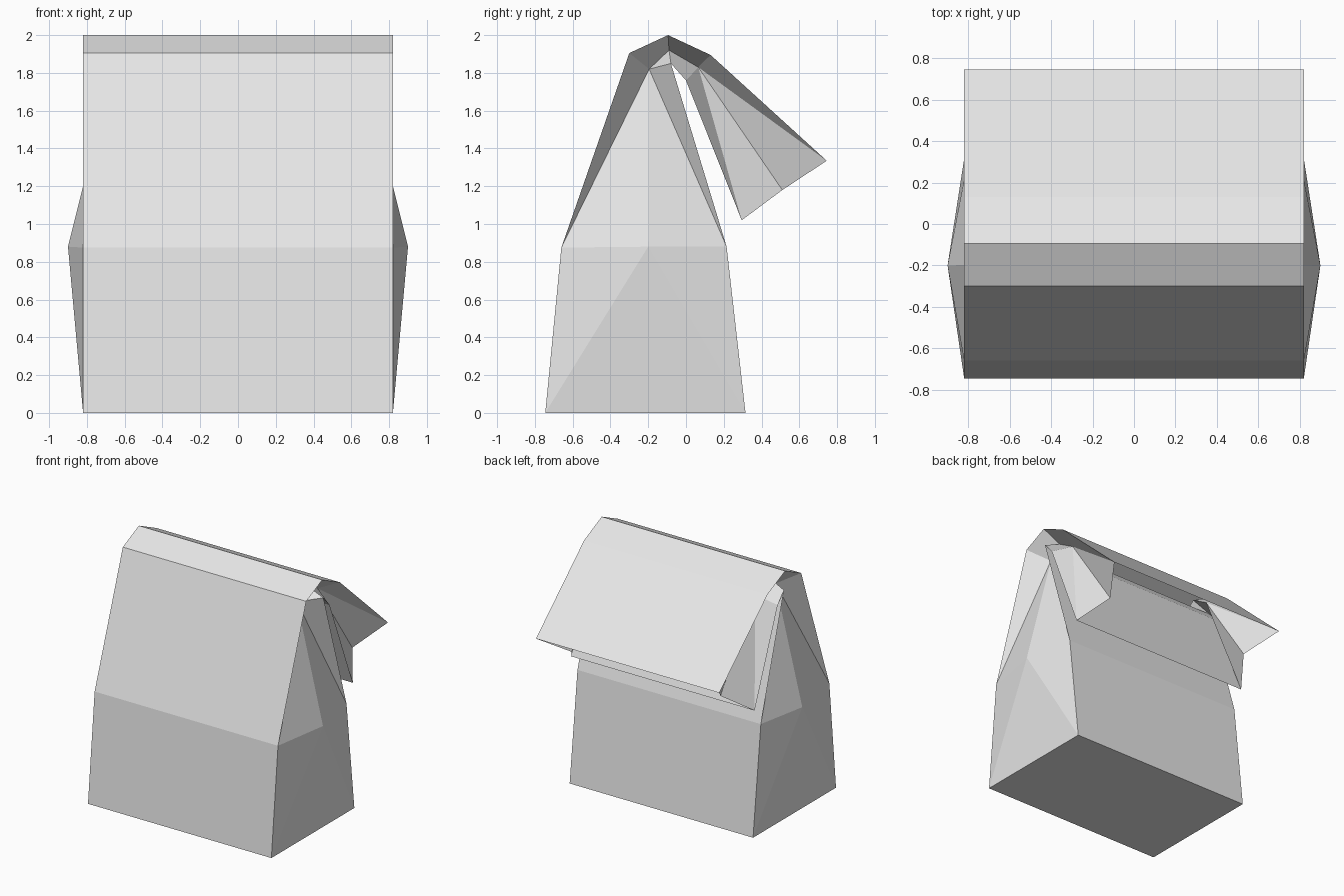
import bpy
import bmesh

cube = bpy.data.objects.get("Cube")
if cube:
    bpy.data.objects.remove(cube, do_unlink=True)

# Paper colour
paper = bpy.data.materials.new("plain_paper")
paper.use_nodes = True
colour = (0.8, 0.8, 0.8, 1)
paper.diffuse_color = colour
paper.node_tree.nodes["Principled BSDF"].inputs["Base Color"].default_value = colour

# Side profiles (y, z): front sheet and back sheet run from the base to the folded mouth
HALF = 0.82
FRONT = [(-0.745, 0), (-0.66, 0.875), (-0.30, 1.905), (-0.095, 2.0), (0.13, 1.895), (0.745, 1.335)]
BACK = [(0.315, 0), (0.215, 0.88), (-0.08, 1.85), (0.0, 1.76), (0.295, 1.02)]
# Gusset crease (x, y, z): bulges out low down, tucks in towards the mouth
CREASE = [(0.90, -0.20, 0.88), (0.665, -0.195, 1.82), (0.665, -0.09, 1.92),
          (0.665, 0.065, 1.83), (0.665, 0.51, 1.18)]

# Creased side faces, by point name
GUSSET = ["f0 b0 c0", "f0 c0 f1", "b0 b1 c0",        # lower side
          "f1 c0 c1", "f1 c1 f2", "b1 c1 c0", "b1 b2 c1",  # upper side
          "f2 c1 c2 f3", "f3 c2 c3 f4", "c1 b2 c2", "c2 b2 b3 c3",  # folded top
          "f4 c3 f5", "f5 c3 c4", "c3 b4 c4", "c3 b3 b4"]  # hanging flap

bm = bmesh.new()


def side_points(sign):
    pts = {}
    for key, profile in (("f", FRONT), ("b", BACK)):
        for i, (y, z) in enumerate(profile):
            pts[f"{key}{i}"] = bm.verts.new((sign * HALF, y, z))
    for i, (x, y, z) in enumerate(CREASE):
        pts[f"c{i}"] = bm.verts.new((sign * x, y, z))
    return pts


left, right = side_points(1), side_points(-1)

# Gussets on both sides, mirrored with reversed winding
for names in GUSSET:
    keys = names.split()
    bm.faces.new([left[k] for k in keys])
    bm.faces.new([right[k] for k in reversed(keys)])

# Front and back sheets, then the base
for key, profile in (("f", FRONT), ("b", BACK)):
    for i in range(len(profile) - 1):
        a, b = f"{key}{i}", f"{key}{i + 1}"
        bm.faces.new([left[a], left[b], right[b], right[a]])
bm.faces.new([left["f0"], left["b0"], right["b0"], right["f0"]])

bmesh.ops.recalc_face_normals(bm, faces=bm.faces)
base = min(bm.faces, key=lambda f: f.calc_center_median().z)
if base.normal.z > 0:
    bmesh.ops.reverse_faces(bm, faces=bm.faces)

mesh = bpy.data.meshes.new("folded_paper_bag")
bm.to_mesh(mesh)
bm.free()
mesh.materials.append(paper)
bag = bpy.data.objects.new("folded_paper_bag", mesh)
bpy.context.collection.objects.link(bag)
